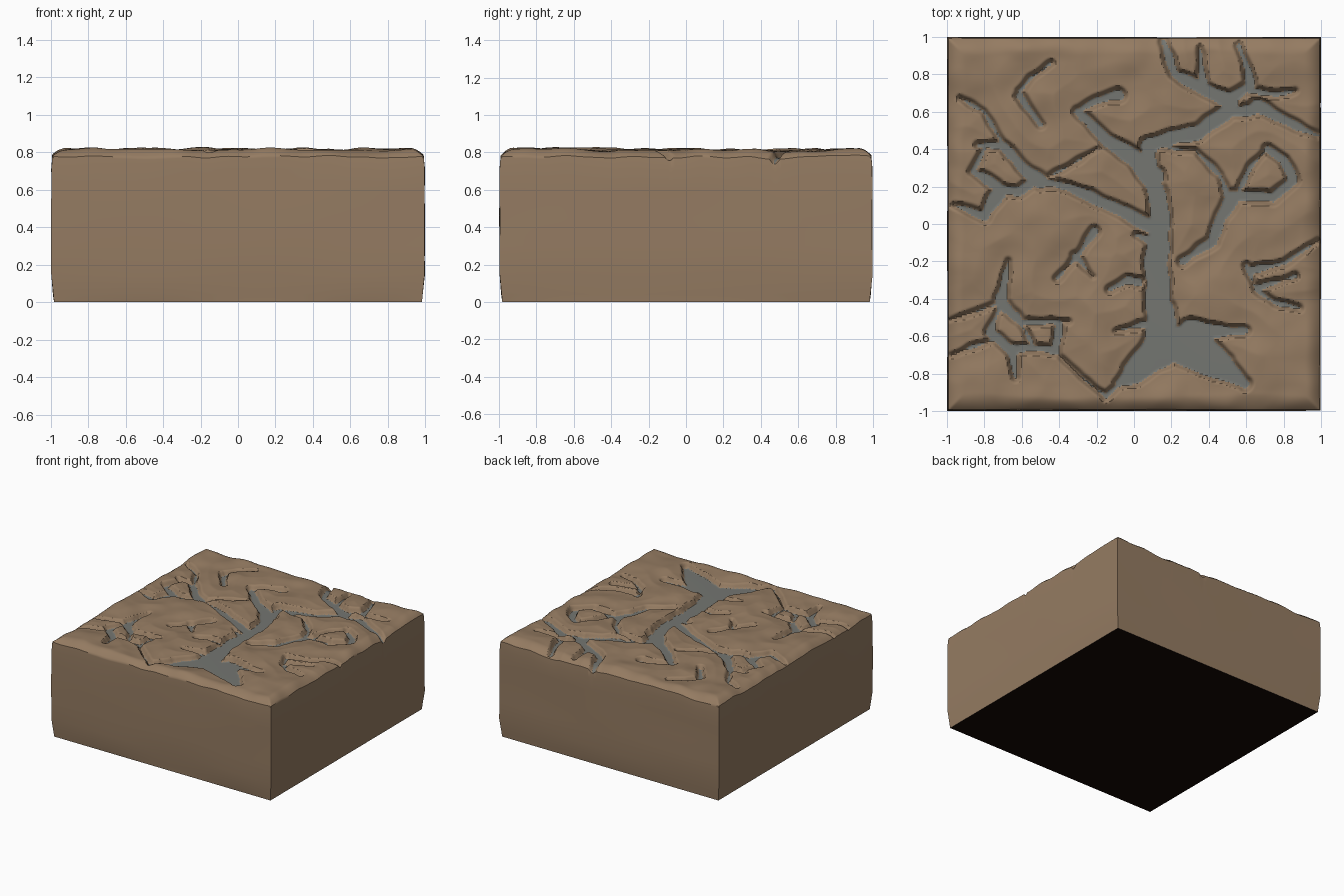
import bpy, bmesh, math
from mathutils import Vector, noise

cube = bpy.data.objects.get("Cube")
if cube:
    bpy.data.objects.remove(cube, do_unlink=True)

CELLS = 230          # terrain grid resolution
STEP = 2 / CELLS
REACH = 0.16         # how far a channel influences the soil
FLOOR = 0.768        # height of the channel beds


def material(name, rgb):
    mat = bpy.data.materials.new(name)
    mat.use_nodes = True
    mat.diffuse_color = (*rgb, 1)
    shader = next(n for n in mat.node_tree.nodes if n.type == 'BSDF_PRINCIPLED')
    shader.inputs["Base Color"].default_value = (*rgb, 1)
    shader.inputs["Roughness"].default_value = 0.9
    return mat


def smooth(low, high, value):
    t = min(max((value - low) / (high - low), 0), 1)
    return t * t * (3 - 2 * t)


# Distance field of the channels: path points and half widths in hundredths
gap = [[REACH] * (CELLS + 1) for _ in range(CELLS + 1)]


def channel(start, end, *points):
    """Carve a channel along the points, its half width going from start to end."""
    path = [Vector(p) / 100 for p in points]
    count = len(path) - 1
    for k in range(count):
        a, b = path[k], path[k + 1]
        ra = (start + (end - start) * k / count) / 100
        rb = (start + (end - start) * (k + 1) / count) / 100
        margin = REACH + max(ra, rb)
        lo = [max(0, int((min(a[i], b[i]) - margin + 1) / STEP)) for i in (0, 1)]
        hi = [min(CELLS, int((max(a[i], b[i]) + margin + 1) / STEP)) for i in (0, 1)]
        ab = b - a
        length = ab.length_squared
        for i in range(lo[0], hi[0] + 1):
            px = i * STEP - 1 - a.x
            for j in range(lo[1], hi[1] + 1):
                py = j * STEP - 1 - a.y
                t = min(max((px * ab.x + py * ab.y) / length, 0), 1)
                d = math.hypot(px - t * ab.x, py - t * ab.y) - ra - (rb - ra) * t
                if d < gap[i][j]:
                    gap[i][j] = d


# Main stream and its pool
channel(7, 4, (13, -45), (12, -20), (14, 0), (13, 15), (8, 28))
channel(6, 2, (10, 25), (0, 35), (-15, 45), (-30, 60))
channel(7, 11, (14, -45), (15, -62), (32, -66))
channel(12, 3, (30, -65), (46, -76), (59, -85))
channel(10, 2, (13, -68), (0, -79), (-8, -85))
channel(6, 1, (30, -57), (60, -57))
channel(2, 0, (8, -53), (-10, -57))
channel(1, 0.4, (-5, -83), (-15, -92), (-28, -82), (-40, -70), (-40, -55))
channel(4, 1, (12, -10), (2, -6))

# Upper right branches
channel(4, 4, (9, 28), (8, 42), (20, 46), (35, 49), (50, 60))
channel(3, 3, (50, 60), (57, 60), (68, 62))
channel(4, 2, (52, 65), (34, 73), (22, 80), (16, 97))
channel(2, 1, (37, 73), (35, 94))
channel(3, 1, (52, 67), (62, 74), (61, 82), (56, 95))
channel(4, 1, (66, 63), (80, 56), (98, 47))
channel(2, 0.5, (62, 71), (76, 69), (86, 71))

# Right loop
channel(2, 4, (26, -20), (42, -9), (47, 4), (53, 14))
channel(3, 2, (53, 15), (74, 14), (85, 23), (80, 34), (71, 40))
channel(1, 1, (71, 40), (62, 30), (56, 17))
channel(1.5, 0.5, (51, 12), (46, 26), (33, 39), (14, 41))

# Lower right cracks
channel(1, 1, (60, -22), (65, -35), (75, -42), (88, -45))
channel(2, 0.5, (63, -25), (80, -21), (98, -9))
channel(2, 0.5, (66, -34), (86, -28))

# Left branches
channel(4, 2, (12, -3), (-5, 6), (-22, 14), (-35, 20), (-52, 23))
channel(4, 1, (-50, 23), (-60, 31), (-70, 42), (-83, 42))
channel(1, 3, (-80, 40), (-86, 28), (-73, 20))
channel(3, 2, (-73, 19), (-62, 17), (-52, 23))
channel(4, 1, (-72, 17), (-80, 4), (-96, 10))
channel(1, 0.5, (-70, 43), (-80, 60), (-93, 67))
channel(0.8, 0.3, (-50, 23), (-38, 29), (-20, 40))

# Upper left cracks
channel(1, 2, (-50, 53), (-61, 68))
channel(1, 0.4, (-61, 71), (-55, 78), (-44, 86))
channel(1, 3, (-31, 60), (-20, 66), (-8, 69))

# Lower left network
channel(0.5, 3, (-67, -20), (-71, -40))
channel(3, 0.5, (-69, -44), (-60, -53), (-35, -52))
channel(1, 3, (-72, -45), (-77, -58), (-66, -67))
channel(3, 1, (-65, -67), (-63, -82))
channel(2, 2, (-65, -67), (-50, -66), (-42, -68), (-40, -54))
channel(1.5, 1, (-60, -54), (-54, -64))
channel(1, 0.4, (-71, -42), (-85, -47), (-98, -51))
channel(0.8, 0.4, (-75, -62), (-88, -66), (-97, -70))

# Small central cracks
channel(1, 2, (-41, -29), (-30, -17), (-21, -4))
channel(2, 0.5, (-31, -17), (-22, -28))
channel(1, 2.5, (-13, -35), (-3, -30), (3, -31))

# Rough up the channel banks
for i in range(CELLS + 1):
    for j in range(CELLS + 1):
        spot = Vector((i * STEP, j * STEP, 0))
        gap[i][j] += 0.012 * noise.noise(spot * 11) + 0.002


def height(x, y, d):
    """Pillowy soil with rounded block edges and flat-bedded channels."""
    p = Vector((x, y, 0))
    soil = 0.807 + 0.014 * noise.noise(p * 3.1) + 0.008 * noise.noise(p * 7 + Vector((4, 2, 1)))
    soil += 0.012 * smooth(0.02, REACH, d)
    bed = FLOOR + 0.004 * noise.noise(p * 2)
    z = bed + (soil - bed) * smooth(-0.002, 0.024, d)
    rim = 0.09 + 0.03 * noise.noise(p * 4)
    edge = max(0, 1 - (1 - max(abs(x), abs(y))) / rim)
    return z - 0.05 * edge * edge * smooth(0.7, 0.8, z)


# Terrain top
bm = bmesh.new()
grid = [[bm.verts.new((i * STEP - 1, j * STEP - 1,
                       height(i * STEP - 1, j * STEP - 1, gap[i][j])))
         for j in range(CELLS + 1)] for i in range(CELLS + 1)]
for i in range(CELLS):
    for j in range(CELLS):
        corners = ((i, j), (i + 1, j), (i + 1, j + 1), (i, j + 1))
        face = bm.faces.new([grid[a][b] for a, b in corners])
        face.material_index = int(sum(gap[a][b] for a, b in corners) < 0)

# Side walls, lowered ring by ring from the rim
last = CELLS
rim_loop = ([grid[i][0] for i in range(last)] + [grid[last][j] for j in range(last)]
            + [grid[i][last] for i in range(last, 0, -1)]
            + [grid[0][j] for j in range(last, 0, -1)])
ring = rim_loop
for level in (0.71, 0.6, 0.45, 0.3, 0.15, 0.04, 0):
    lower = []
    for v in rim_loop:
        wave = noise.noise(Vector((v.co.x, v.co.y, level * 4)) * 1.5)
        size = 0.996 + 0.004 * wave - 0.012 * smooth(0.15, 0, level) if level else 0.982
        lower.append(bm.verts.new((v.co.x * size, v.co.y * size, level)))
    for k in range(len(ring)):
        n = (k + 1) % len(ring)
        bm.faces.new((ring[k], lower[k], lower[n], ring[n]))
    ring = lower
for v in rim_loop:
    v.co.x *= 0.992
    v.co.y *= 0.992

# Dark underside
base = bm.faces.new(ring[::-1])
base.material_index = 2
bm.normal_update()

mesh = bpy.data.meshes.new("terrain_block")
bm.to_mesh(mesh)
bm.free()
for mat in (material("brown soil", (0.30, 0.2, 0.122)),
            material("grey stream bed", (0.175, 0.18, 0.165)),
            material("dark underside", (0.006, 0.002, 0.001))):
    mesh.materials.append(mat)
block = bpy.data.objects.new("terrain_block", mesh)
bpy.context.collection.objects.link(block)
bpy.context.view_layer.objects.active = block
block.select_set(True)
bpy.ops.object.shade_smooth_by_angle(angle=math.radians(40))
